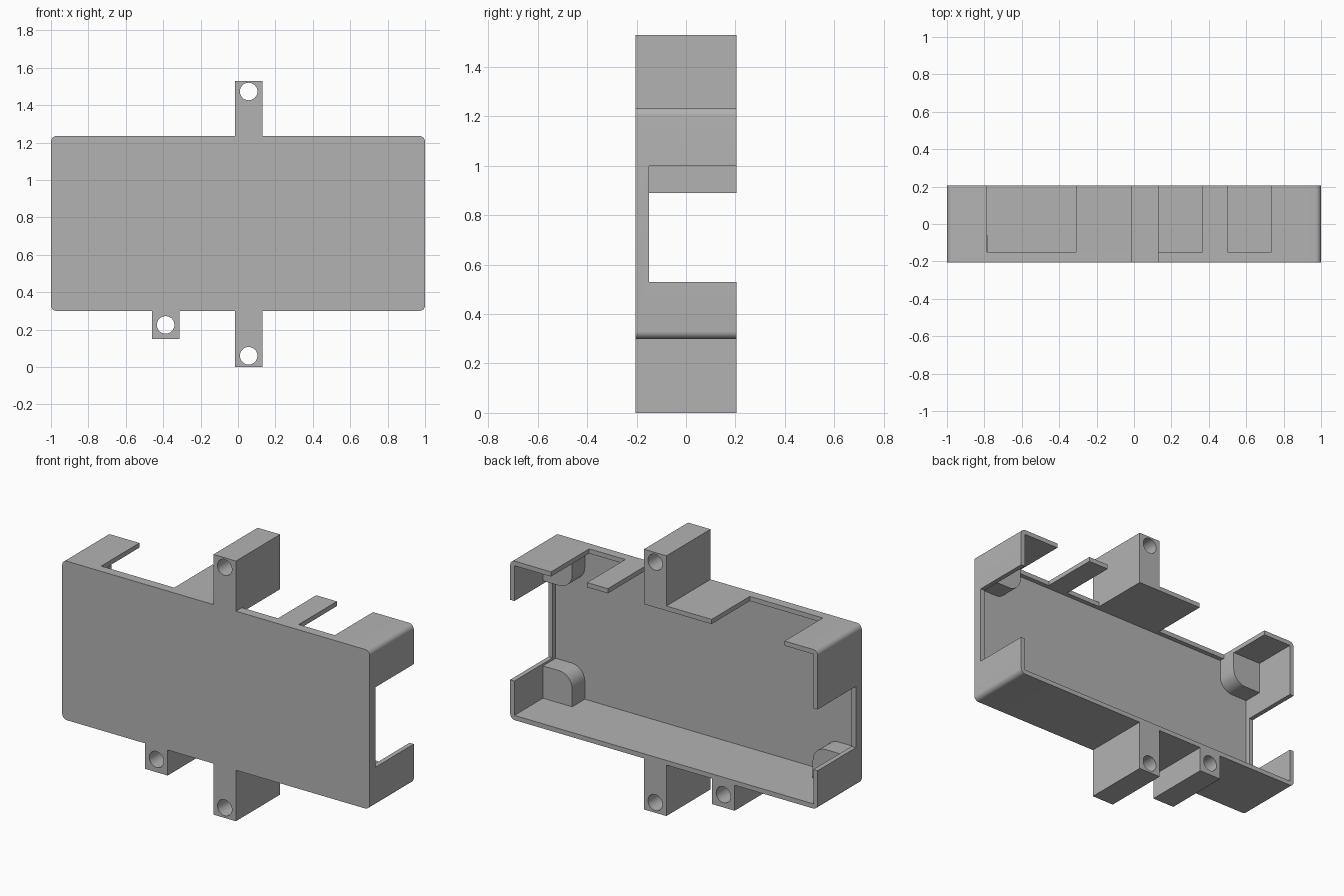
import bpy, bmesh, math

cube = bpy.data.objects.get("Cube")
if cube:
    bpy.data.objects.remove(cube, do_unlink=True)

grey = bpy.data.materials.new("plain grey")
grey.use_nodes = True
grey.diffuse_color = (0.45, 0.45, 0.45, 1)
grey.node_tree.nodes["Principled BSDF"].inputs["Base Color"].default_value = (0.45, 0.45, 0.45, 1)

FRONT, BACK = -0.205, 0.205
WALL = 0.0275
BOTTOM, TOP = 0.30, 1.235
LIP = FRONT + 2 * WALL  # depth where the wall cutouts stop


def arc(cx, cz, r, start, sweep=90, steps=8):
    angles = [math.radians(start + sweep * i / steps) for i in range(steps + 1)]
    return [(cx + r * math.cos(a), cz + r * math.sin(a)) for a in angles]


def rect(x0, x1, z0, z1, r=0):
    if not r:
        return [(x0, z0), (x1, z0), (x1, z1), (x0, z1)]
    return (arc(x1 - r, z1 - r, r, 0) + arc(x0 + r, z1 - r, r, 90)
            + arc(x0 + r, z0 + r, r, 180) + arc(x1 - r, z0 + r, r, 270))


def prism(name, outline, y0, y1):
    """Extrude an x-z outline from y0 to y1."""
    bm = bmesh.new()
    face = bm.faces.new([bm.verts.new((x, y0, z)) for x, z in outline])
    out = bmesh.ops.extrude_face_region(bm, geom=[face])["geom"]
    for v in out:
        if isinstance(v, bmesh.types.BMVert):
            v.co.y = y1
    bmesh.ops.recalc_face_normals(bm, faces=bm.faces)
    mesh = bpy.data.meshes.new(name)
    bm.to_mesh(mesh)
    bm.free()
    mesh.materials.append(grey)
    ob = bpy.data.objects.new(name, mesh)
    bpy.context.collection.objects.link(ob)
    return ob


def activate(ob):
    bpy.ops.object.select_all(action="DESELECT")
    ob.select_set(True)
    bpy.context.view_layer.objects.active = ob


def cut(ob, cutter):
    mod = ob.modifiers.new("cut", "BOOLEAN")
    mod.operation, mod.solver, mod.object = "DIFFERENCE", "EXACT", cutter
    activate(ob)
    bpy.ops.object.modifier_apply(modifier=mod.name)
    bpy.data.objects.remove(cutter, do_unlink=True)


def smooth(ob):
    activate(ob)
    bpy.ops.object.shade_smooth_by_angle(angle=math.radians(30))


# Open-backed tray
tray = prism("housing_tray", rect(-1, 1, BOTTOM, TOP, 0.03), FRONT, BACK)
cut(tray, prism("cavity", rect(-1 + WALL, 1 - WALL, BOTTOM + WALL, TOP - WALL), FRONT + WALL, 0.4))

# Cutouts in the top wall, then one in each end wall
for x0, x1 in ((-0.785, -0.31), (0.13, 0.365), (0.5, 0.735)):
    cut(tray, prism("cutout", rect(x0, x1, TOP - 0.08, TOP + 0.1), LIP, 0.4))
cut(tray, prism("cutout", rect(-1.1, -0.92, 0.53, 0.89), LIP, 0.4))
cut(tray, prism("cutout", rect(0.92, 1.1, 0.53, 1.0), LIP, 0.4))
smooth(tray)

# Corner blocks with one rounded inner corner
SIZE, R = 0.19, 0.085
for side, sx in (("left", 1), ("right", -1)):
    for level, z, sz in (("lower", BOTTOM + WALL, 1), ("upper", TOP - WALL, -1)):
        local = [(0, 0), (SIZE, 0)] + arc(SIZE - R, SIZE - R, R, 0) + [(0, SIZE)]
        outline = [(sx * (1 - WALL - u), z + sz * v) for u, v in local]
        smooth(prism(f"{level}_{side}_corner_block", outline, FRONT + WALL, -0.06))

# Mounting lugs with through holes
for name, x, z0, z1, hole_z in (("upper_lug", 0.057, TOP, 1.53, 1.473),
                                ("lower_lug", 0.057, 0, BOTTOM, 0.06),
                                ("small_lower_lug", -0.387, 0.15, BOTTOM, 0.225)):
    lug = prism(name, rect(x - 0.073, x + 0.073, z0, z1), FRONT, BACK)
    cut(lug, prism("hole", arc(x, hole_z, 0.047, 0, 360, 32)[:-1], -0.4, 0.4))
    smooth(lug)
